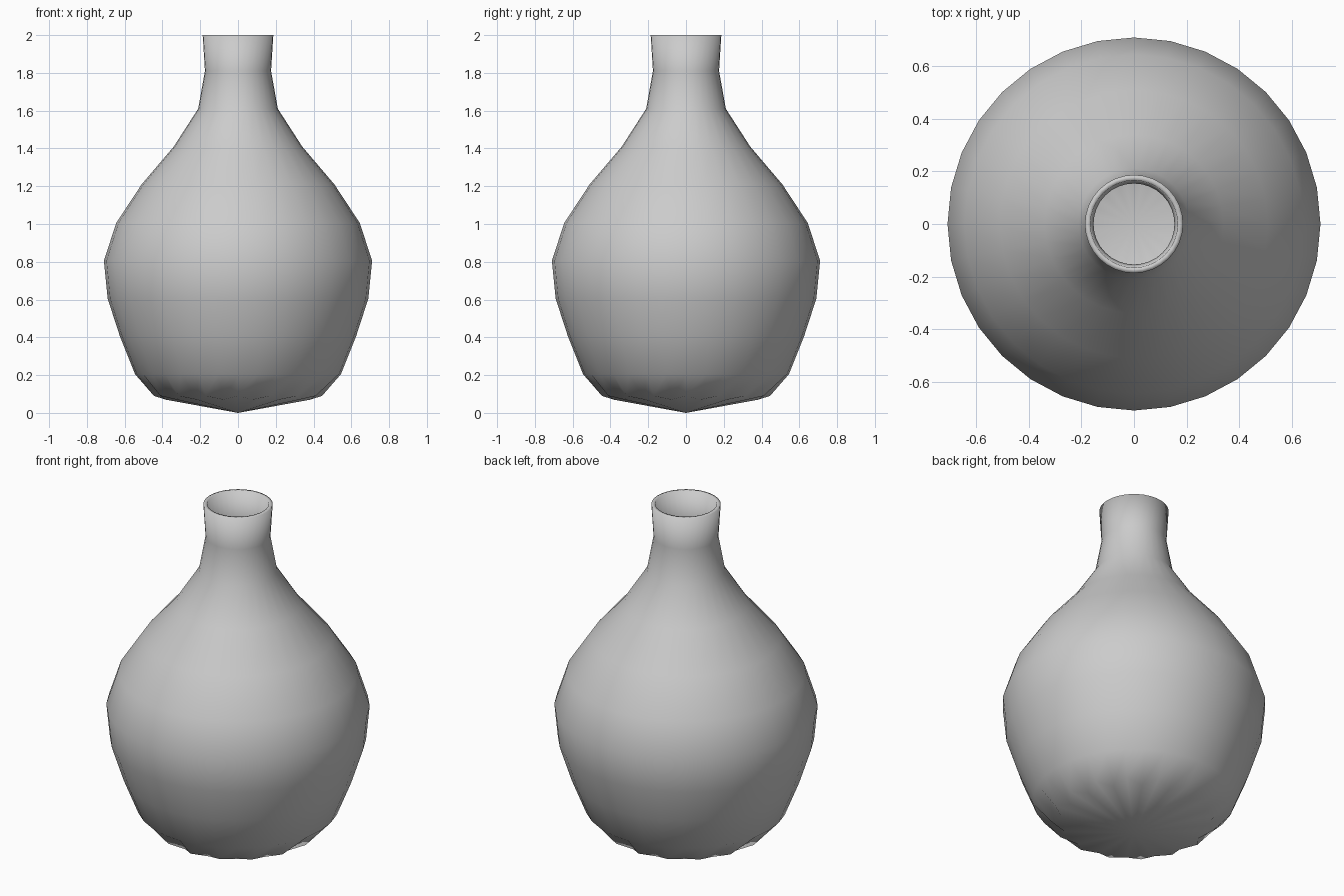
import bpy
import bmesh
from math import cos, sin, pi

default = bpy.data.objects.get("Cube")
if default:
    bpy.data.objects.remove(default, do_unlink=True)

SIDES = 32
WALL = 0.021

# Plain grey clay
clay = bpy.data.materials.new("grey clay")
clay.use_nodes = True
GREY = (0.6, 0.6, 0.6, 1)
clay.diffuse_color = GREY
clay.node_tree.nodes["Principled BSDF"].inputs["Base Color"].default_value = GREY

# Outer profile (radius, height) from the shoulder of the base to the lip
profile = [(0.545, 0.205), (0.625, 0.405), (0.69, 0.605), (0.71, 0.805),
           (0.645, 1.005), (0.51, 1.21), (0.34, 1.41), (0.211, 1.61),
           (0.175, 1.81), (0.187, 2.0)]

bm = bmesh.new()


def ring(radius, height):
    """One loop of the body; radius and height are functions of the side index."""
    return [bm.verts.new((radius(i) * cos(2 * pi * i / SIDES),
                          radius(i) * sin(2 * pi * i / SIDES), height(i)))
            for i in range(SIDES)]


# Pleated foot: every other point is tucked in and down
rings = [ring(lambda i: 0.39 if i % 2 else 0.445, lambda i: 0.07 if i % 2 else 0.09)]
for r, z in profile:
    rings.append(ring(lambda i: r, lambda i: z))

# Body wall
for low, high in zip(rings, rings[1:]):
    for i in range(SIDES):
        j = (i + 1) % SIDES
        bm.faces.new((low[i], low[j], high[j], high[i]))

# Shallow cone under the foot
tip = bm.verts.new((0, 0, 0))
for i in range(SIDES):
    bm.faces.new((tip, rings[0][(i + 1) % SIDES], rings[0][i]))

bmesh.ops.recalc_face_normals(bm, faces=bm.faces[:])
mesh = bpy.data.meshes.new("vase_body")
bm.to_mesh(mesh)
bm.free()
mesh.materials.append(clay)
mesh.shade_smooth()

vase = bpy.data.objects.new("vase_body", mesh)
bpy.context.collection.objects.link(vase)

# Hollow wall with a rounded-looking lip
wall = vase.modifiers.new("wall", "SOLIDIFY")
wall.thickness = WALL
wall.offset = -1
